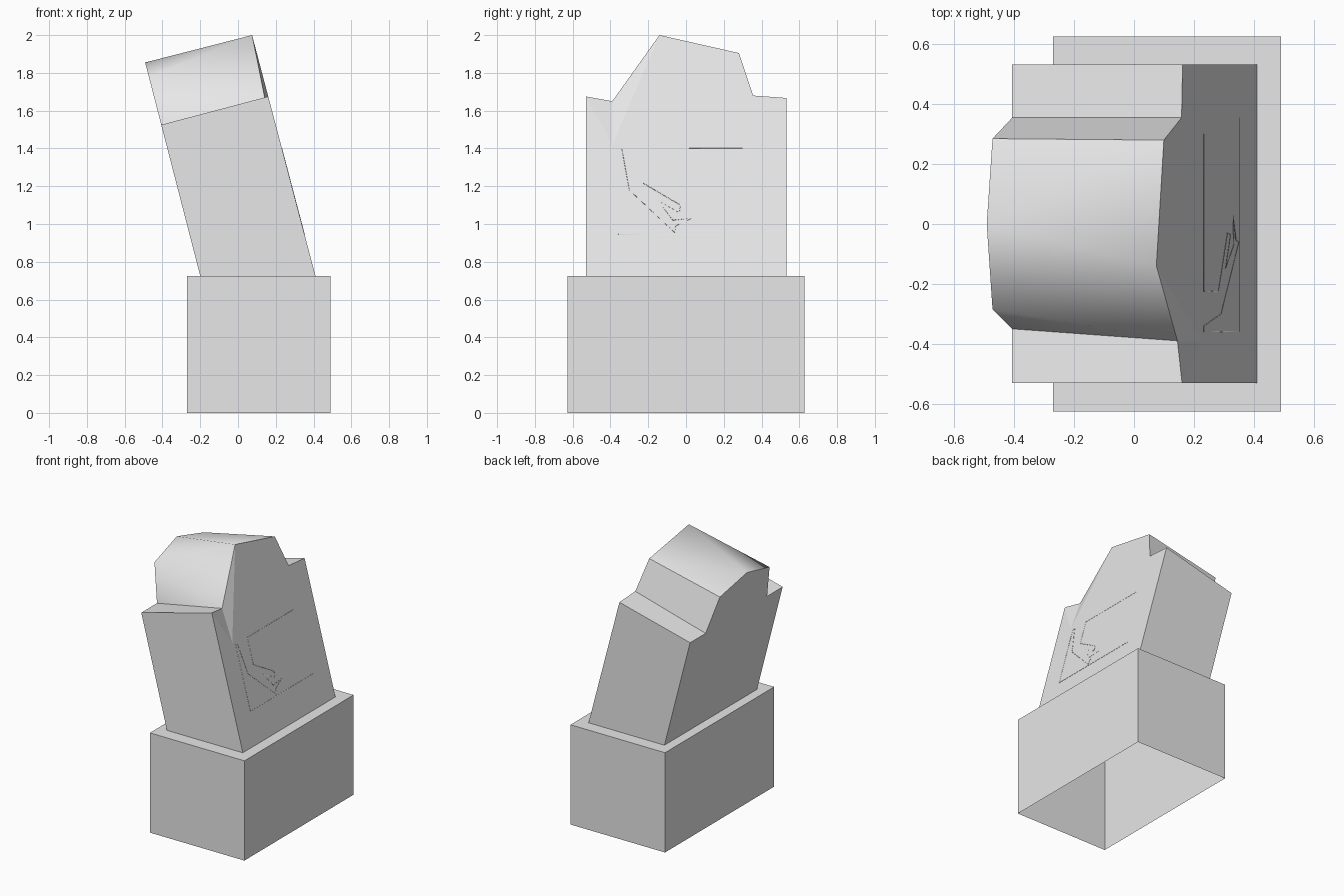
import bpy
import bmesh

if "Cube" in bpy.data.objects:
    bpy.data.objects.remove(bpy.data.objects["Cube"], do_unlink=True)

BASE_TOP = 0.725

grey = bpy.data.materials.new("light_grey")
grey.use_nodes = True
grey.diffuse_color = (0.8, 0.8, 0.8, 1)
grey.node_tree.nodes["Principled BSDF"].inputs["Base Color"].default_value = (0.8, 0.8, 0.8, 1)


def add_object(name, data):
    obj = bpy.data.objects.new(name, data)
    bpy.context.collection.objects.link(obj)
    data.materials.append(grey)
    return obj


def left_x(z):
    return 0.41 - (z - BASE_TOP) * 0.263


def right_x(z):
    return -0.20 - (z - BASE_TOP) * 0.258


# Pedestal: a box with an open underside
bm = bmesh.new()
bmesh.ops.create_cube(bm, size=1)
for v in bm.verts:
    v.co.x = v.co.x * 0.76 + 0.11
    v.co.y *= 1.253
    v.co.z = (v.co.z + 0.5) * BASE_TOP
bm.normal_update()
bmesh.ops.delete(bm, geom=[f for f in bm.faces if f.normal.z < -0.5], context='FACES_ONLY')
mesh = bpy.data.meshes.new("pedestal")
bm.to_mesh(mesh)
bm.free()
add_object("pedestal", mesh)

# Leaning body: two end profiles (y, z), front to back, joined by faces
left_profile = [(-0.53, BASE_TOP), (-0.53, 1.675), (-0.39, 1.65), (-0.14, 2.0),
                (0.28, 1.905), (0.355, 1.68), (0.533, 1.667), (0.533, BASE_TOP)]
right_profile = [(-0.53, BASE_TOP), (-0.53, 1.525), (-0.35, 1.525), (-0.285, 1.78), (0, 1.855),
                 (0.285, 1.78), (0.355, 1.525), (0.533, 1.525), (0.533, BASE_TOP)]
bm = bmesh.new()
a = [bm.verts.new((left_x(z), y, z)) for y, z in left_profile]
b = [bm.verts.new((right_x(z), y, z)) for y, z in right_profile]
a[2].co.x = 0.145
mid = bm.verts.new((left_x(1.42), -0.39, 1.42))

# Flat ends, walls and shoulders
flat = [b,
        (a[0], mid, a[1]), (a[1], mid, a[2]), (mid, a[3], a[2]),
        (a[0], a[7], a[6], a[5], a[4], a[3], mid),
        (a[0], a[1], b[1], b[0]), (a[1], a[2], b[2], b[1]),
        (a[4], a[5], b[6], b[5]), (a[5], a[6], b[7], b[6]),
        (a[6], a[7], b[8], b[7]), (a[0], b[0], b[8], a[7])]
for corners in flat:
    bm.faces.new(corners)

# Rounded crown
crown = [(b[2], a[2], b[3]), (b[3], a[2], a[3]), (b[3], a[3], b[4]),
         (b[4], a[3], a[4]), (b[4], a[4], b[5])]
for corners in crown:
    bm.faces.new(corners).smooth = True
bmesh.ops.recalc_face_normals(bm, faces=bm.faces[:])
bm.faces.ensure_lookup_table()
bmesh.ops.delete(bm, geom=[bm.faces[len(flat) - 1]], context='FACES_ONLY')
mesh = bpy.data.meshes.new("leaning_body")
bm.to_mesh(mesh)
bm.free()
add_object("leaning_body", mesh)

# Fine seam on the sloping side (y, z)
seam = [(0.355, 0.945), (-0.36, 0.945), (-0.36, 1.4), (-0.34, 1.4), (-0.30, 1.18),
        (-0.06, 0.955), (-0.055, 0.99), (0.03, 1.03), (-0.07, 1.02), (-0.15, 1.125),
        (-0.035, 1.06), (-0.03, 1.1), (-0.225, 1.215), (-0.225, 1.4), (0.3, 1.4)]
curve = bpy.data.curves.new("side_seam", 'CURVE')
curve.dimensions = '3D'
curve.bevel_depth = 0.0015
curve.bevel_resolution = 0
line = curve.splines.new('POLY')
line.points.add(len(seam) - 1)
for point, (y, z) in zip(line.points, seam):
    point.co = (left_x(z), y, z, 1)
add_object("side_seam", curve)
